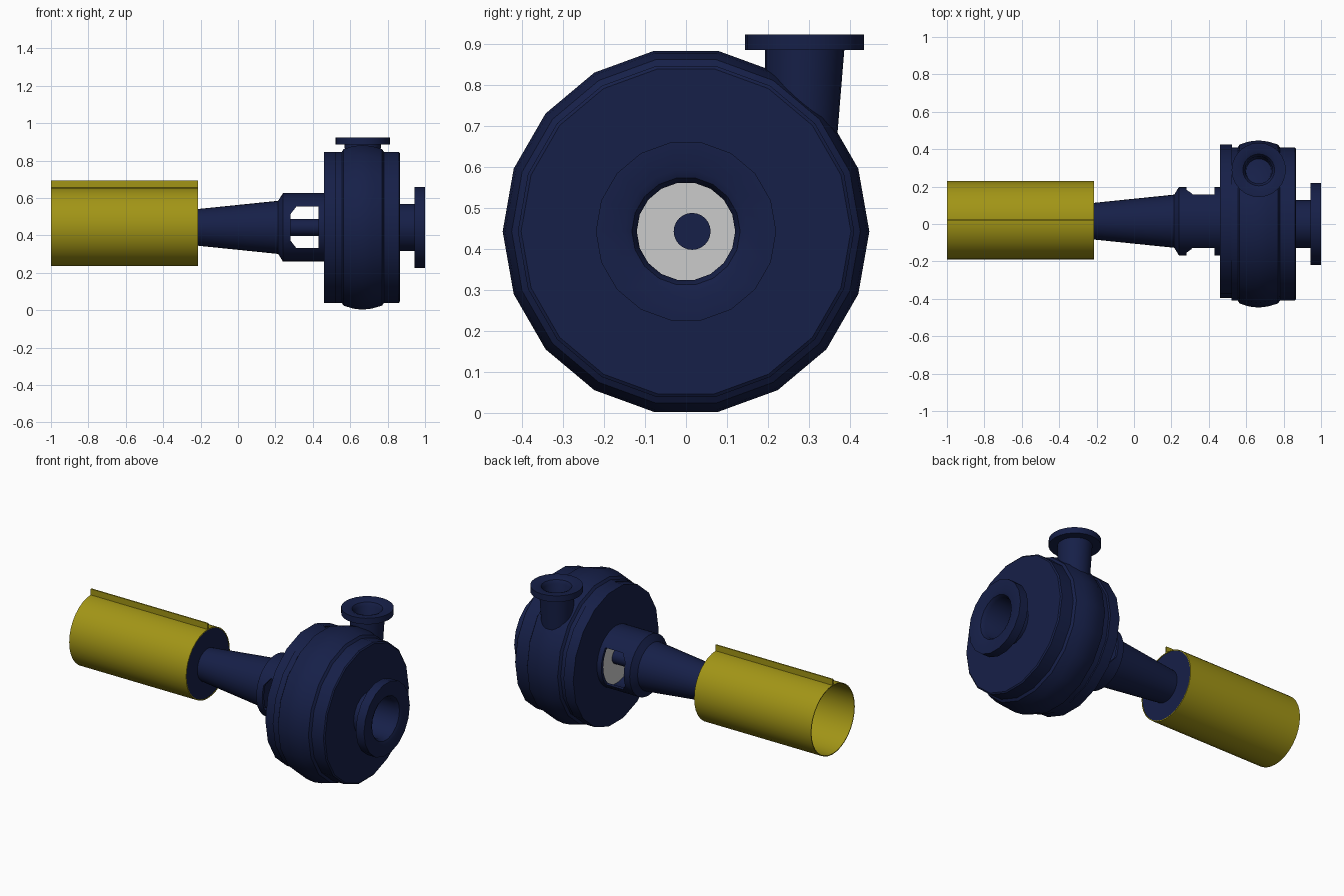
import bpy, bmesh, math
from mathutils import Vector

if "Cube" in bpy.data.objects:
    bpy.data.objects.remove(bpy.data.objects["Cube"])


def material(name, rgb):
    m = bpy.data.materials.new(name)
    m.diffuse_color = (*rgb, 1)
    m.use_nodes = True
    m.node_tree.nodes["Principled BSDF"].inputs["Base Color"].default_value = m.diffuse_color
    return m


NAVY = material("navy_paint", (0.008, 0.014, 0.065))
YELLOW = material("yellow_paint", (0.36, 0.30, 0.008))
AXIS_Y, AXIS_Z = 0.015, 0.4425


def finish(name, bm, mat, smooth=True):
    bmesh.ops.remove_doubles(bm, verts=bm.verts, dist=1e-5)
    bmesh.ops.recalc_face_normals(bm, faces=bm.faces)
    me = bpy.data.meshes.new(name)
    bm.to_mesh(me)
    bm.free()
    ob = bpy.data.objects.new(name, me)
    bpy.context.collection.objects.link(ob)
    if mat:
        me.materials.append(mat)
    if smooth:
        bpy.ops.object.select_all(action='DESELECT')
        ob.select_set(True)
        bpy.context.view_layer.objects.active = ob
        bpy.ops.object.shade_smooth_by_angle(angle=math.radians(35))
    return ob


def lathe(name, profile, place, sides, mat, closed=True):
    """Revolve (along, radius) points; place maps (along, u, v) to a position."""
    bm = bmesh.new()
    rings = []
    for a, r in profile:
        rings.append([bm.verts.new(place(a, r * math.cos(t), r * math.sin(t)))
                      for t in (2 * math.pi * i / sides for i in range(sides))])
    pairs = list(zip(rings, rings[1:]))
    if closed:
        pairs.append((rings[-1], rings[0]))
    for p, q in pairs:
        for i in range(sides):
            j = (i + 1) % sides
            bm.faces.new((p[i], p[j], q[j], q[i]))
    return finish(name, bm, mat)


def along_x(y=AXIS_Y, z=AXIS_Z):
    return lambda a, u, v: Vector((a, y + u, z + v))


# Pump casing with bulging rim, suction neck and flange
lathe("pump_casing", [
    (0.52, 0.12), (0.52, 0.41), (0.555, 0.41), (0.565, 0.425), (0.615, 0.441),
    (0.665, 0.447), (0.715, 0.441), (0.77, 0.425), (0.78, 0.41), (0.86, 0.41),
    (0.866, 0.402), (0.866, 0.128), (0.945, 0.128), (0.945, 0.22), (1.0, 0.22),
    (1.0, 0.15), (0.992, 0.132), (0.97, 0.12)], along_x(0), 18, NAVY)

# Back plate ring and the grey seal cover inside it
lathe("back_plate", [(0.46, 0.15), (0.46, 0.41), (0.525, 0.41), (0.525, 0.15)],
      along_x(), 18, NAVY)
lathe("seal_cover", [(0.455, 0), (0.455, 0.165), (0.5, 0.165), (0.5, 0)],
      along_x(), 32, None, closed=False)


# Discharge pipe with flange, leaning slightly as it meets the casing
def discharge_place(a, u, v):
    lean = 0.04 * (min(a, 0.885) - 0.885)
    return Vector((0.667 + u, 0.289 + lean + v, a))


lathe("discharge_pipe", [
    (0.6, 0.085), (0.885, 0.097), (0.885, 0.145), (0.922, 0.145), (0.922, 0.105),
    (0.914, 0.085), (0.895, 0.073), (0.6, 0.062)], discharge_place, 24, NAVY)

# Tapered bearing frame, hollow at the pump end
frame = lathe("bearing_frame", [
    (-0.215, 0), (-0.215, 0.098), (0.215, 0.142), (0.24, 0.1825), (0.46, 0.1825),
    (0.46, 0.165), (0.275, 0.165), (0.265, 0)], along_x(), 32, NAVY, closed=False)

# Chamfered side windows cut through the frame
bm = bmesh.new()
outline = [(0.28, -0.07), (0.312, -0.111), (0.43, -0.111),
           (0.43, 0.111), (0.312, 0.111), (0.28, 0.07)]
f = bm.faces.new([bm.verts.new((x, -0.4, AXIS_Z + z)) for x, z in outline])
ext = bmesh.ops.extrude_face_region(bm, geom=[f])
bmesh.ops.translate(bm, vec=(0, 0.8, 0),
                    verts=[e for e in ext["geom"] if isinstance(e, bmesh.types.BMVert)])
cutter = finish("window_cutter", bm, None, smooth=False)
cutter.hide_render = True
cutter.hide_viewport = True
cut = frame.modifiers.new("windows", 'BOOLEAN')
cut.object = cutter
cut.operation = 'DIFFERENCE'
cut.solver = 'EXACT'

# Shaft
lathe("shaft", [(0.2, 0), (0.2, 0.045), (0.52, 0.045), (0.52, 0)],
      along_x(), 24, NAVY, closed=False)

# Coupling guard: open yellow tube, upright seam strip and navy end disc
lathe("coupling_guard", [(-1.0, 0.21), (-0.215, 0.21), (-0.215, 0.205), (-1.0, 0.205)],
      along_x(0.019, 0.446), 32, YELLOW)
bm = bmesh.new()
bmesh.ops.create_cube(bm, size=1)
bmesh.ops.scale(bm, vec=(0.785, 0.008, 0.042), verts=bm.verts)
bmesh.ops.translate(bm, vec=(-0.6075, 0.019, 0.671), verts=bm.verts)
finish("guard_seam", bm, YELLOW, smooth=False)
lathe("guard_end_disc", [(-0.225, 0), (-0.225, 0.206), (-0.217, 0.206), (-0.217, 0)],
      along_x(0.019, 0.446), 32, NAVY, closed=False)
